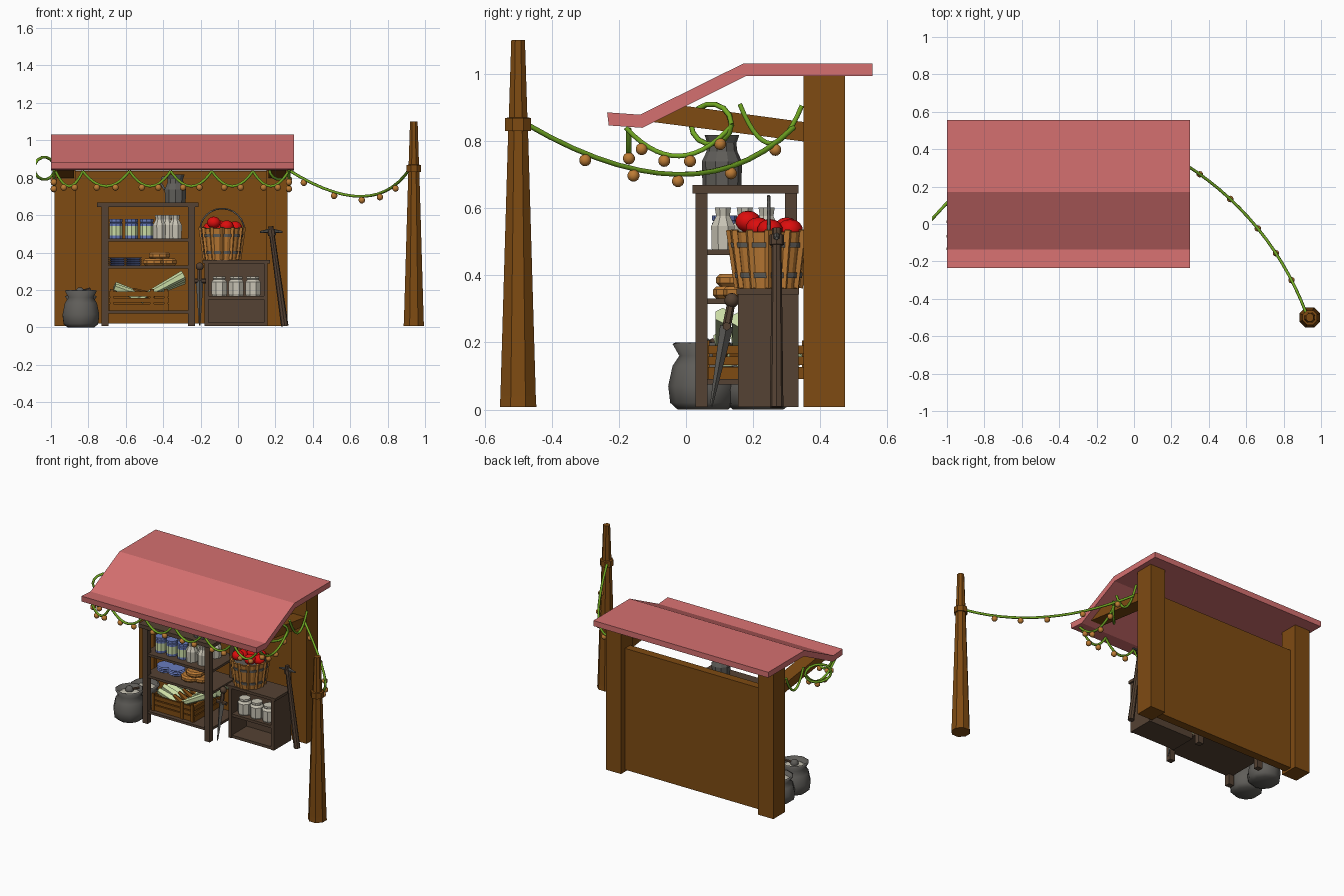
import bpy, bmesh, math
from mathutils import Vector, Matrix

if "Cube" in bpy.data.objects:
    bpy.data.objects.remove(bpy.data.objects["Cube"])

def mat(name, c):
    m = bpy.data.materials.new(name)
    m.diffuse_color = (*c, 1)
    m.use_nodes = True
    m.node_tree.nodes["Principled BSDF"].inputs["Base Color"].default_value = m.diffuse_color
    return m

ROOF = mat("roof_pink", (0.66, 0.16, 0.16))
WOOD = mat("brown_wood", (0.21, 0.07, 0.006))
DARK = mat("dark_wood", (0.09, 0.054, 0.033))
GREY = mat("dark_grey", (0.115, 0.11, 0.1))
CREAM = mat("cream", (0.58, 0.55, 0.46))
GREEN = mat("vine_green", (0.17, 0.4, 0.017))
TAN = mat("tan", (0.51, 0.2, 0.035))
RED = mat("apple_red", (0.72, 0.004, 0.004))
BLUE = mat("blue", (0.14, 0.2, 0.51))
PALE = mat("pale_green", (0.6, 0.72, 0.38))

def finish(bm, name, m, smooth=False):
    bmesh.ops.recalc_face_normals(bm, faces=bm.faces)
    me = bpy.data.meshes.new(name)
    bm.to_mesh(me)
    bm.free()
    for x in (m if isinstance(m, list) else [m]):
        me.materials.append(x)
    if smooth:
        for p in me.polygons:
            p.use_smooth = True
    ob = bpy.data.objects.new(name, me)
    bpy.context.collection.objects.link(ob)
    return ob

def box(name, m, x0, x1, y0, y1, z0, z1):
    bm = bmesh.new()
    bmesh.ops.create_cube(bm, size=1)
    for v in bm.verts:
        v.co = ((x0 + x1) / 2 + v.co.x * (x1 - x0), (y0 + y1) / 2 + v.co.y * (y1 - y0),
                (z0 + z1) / 2 + v.co.z * (z1 - z0))
    return finish(bm, name, m)

def extrude_x(name, m, pts, x0, x1):
    """Extrude a (y, z) outline along x."""
    bm = bmesh.new()
    f = bm.faces.new([bm.verts.new((x0, y, z)) for y, z in pts])
    r = bmesh.ops.extrude_face_region(bm, geom=[f])
    bmesh.ops.translate(bm, vec=(x1 - x0, 0, 0), verts=[g for g in r["geom"] if isinstance(g, bmesh.types.BMVert)])
    return finish(bm, name, m)

def lathe(name, m, prof, x, y, n=8, z=0.0, rule=None, smooth=False):
    """Stack of (radius, z) rings; rule picks the material index from the height."""
    bm = bmesh.new()
    rings = [[bm.verts.new((x + r * math.cos(math.tau * (i + .5) / n), y + r * math.sin(math.tau * (i + .5) / n), z + h))
              for i in range(n)] for r, h in prof]
    for a, b in zip(rings, rings[1:]):
        for i in range(n):
            bm.faces.new((a[i], a[(i + 1) % n], b[(i + 1) % n], b[i]))
    bm.faces.new(rings[0])
    bm.faces.new(rings[-1])
    if rule:
        for f in bm.faces:
            f.material_index = rule(f.calc_center_median().z - z)
    return finish(bm, name, m, smooth)

def rod(name, m, a, b, r0, r1, n=6):
    a, b = Vector(a), Vector(b)
    d = b - a
    bm = bmesh.new()
    bmesh.ops.create_cone(bm, cap_ends=True, segments=n, radius1=r0, radius2=r1, depth=d.length)
    bm.transform(Matrix.Translation((a + b) / 2) @ d.to_track_quat('Z', 'Y').to_matrix().to_4x4())
    return finish(bm, name, m)

def ball(name, m, c, r, squash=1.0):
    bm = bmesh.new()
    bmesh.ops.create_uvsphere(bm, u_segments=10, v_segments=7, radius=r)
    bm.transform(Matrix.Translation(c) @ Matrix.Diagonal((1, 1, squash, 1)))
    return finish(bm, name, m, True)

def tube(name, m, pts, r):
    cu = bpy.data.curves.new(name, 'CURVE')
    cu.dimensions = '3D'
    cu.bevel_depth, cu.bevel_resolution = r, 1
    cu.use_fill_caps = True
    s = cu.splines.new('POLY')
    s.points.add(len(pts) - 1)
    for p, q in zip(s.points, pts):
        p.co = (*q, 1)
    tmp = bpy.data.objects.new(name, cu)
    me = bpy.data.meshes.new_from_object(tmp)
    bpy.data.objects.remove(tmp)
    me.materials.clear()
    me.materials.append(m)
    for p in me.polygons:
        p.use_smooth = True
    ob = bpy.data.objects.new(name, me)
    bpy.context.collection.objects.link(ob)

def swag(name, a, b, sag, bulbs=(.3, .7), bow=0.0):
    """Vine hanging between two points with bulbs below it."""
    a, b = Vector(a), Vector(b)
    side = Vector((b.y - a.y, a.x - b.x, 0)).normalized() * -bow
    at = lambda t: a.lerp(b, t) + (side - Vector((0, 0, sag))) * 4 * t * (1 - t)
    tube(name, GREEN, [at(i / 14) for i in range(15)], 0.008)
    for t in bulbs:
        ball("bulb", TAN, at(t) - Vector((0, 0, .02)), 0.018)

# stall frame
extrude_x("roof", ROOF, [(-.235, .885), (-.137, .878), (.17, 1.03), (.555, 1.03),
                         (.555, .993), (.178, .993), (-.13, .839), (-.23, .846)], -1, .3)
for x0, x1 in ((-.98, -.868), (.152, .265)):
    box("post", WOOD, x0, x1, .35, .473, .007, .995)
    extrude_x("roof_beam", WOOD, [(-.105, .857), (-.01, .905), (.36, .855), (.36, .797)], x0 + .012, x1 - .008)
box("back_wall", WOOD, -.87, .16, .375, .43, .02, .835)

# pole with collar
lathe("pole", WOOD, [(.059, .007), (.057, .04), (.032, .83), (.042, .83), (.042, .868), (.03, .87), (.022, 1.1)], .94, -.5)

# vines and bulbs
swag("long_vine", (.272, .32, .84), (.92, -.475, .85), .145, (.09, .29, .5, .66, .82), .085)
peaks = [-.975, -.83, -.58, -.36, -.14, .08, .27]
for a, b in zip(peaks, peaks[1:]):
    swag("front_vine", (a, -.17, .835), (b, -.17, .835), .08)
for x in (-.985, .272):
    swag("side_vine", (x, -.18, .84), (x, .14, .85), .09, (.15, .36, .6, .88))
    swag("side_vine_rear", (x, .16, .91), (x, .345, .905), .115, ())
    tube("vine_loop", GREEN, [(x - .05 + .055 * math.cos(t), .075 + .06 * math.cos(t), .85 + .06 * math.sin(t))
                              for t in [math.tau * i / 14 for i in range(15)]], .008)

# shelf rack
box("rack_top", DARK, -.755, -.21, .02, .335, .643, .668)
for x in (-.73, -.268):
    for y in (.028, .295):
        box("rack_leg", DARK, x, x + .038, y, y + .036, .007, .645)
for z in (.46, .315, .075):
    box("rack_shelf", DARK, -.725, -.235, .035, .325, z, z + .016)

# metal jug on the rack
lathe("jug", GREY, [(.058, 0), (.06, .07), (.046, .1), (.043, .125), (.052, .15), (.045, .15), (.04, .11)], -.335, .107, 10, .668)
tube("jug_handle", GREY, [(-.375, .107, .805), (-.405, .107, .8), (-.412, .107, .77), (-.392, .107, .735)], .007)

# preserve jars, bottles
for i in range(3):
    for y in (.115, .22):
        lathe("preserve_jar", [BLUE, PALE], [(.037, 0), (.037, .015), (.037, .065), (.037, .08), (.032, .085), (.037, .087), (.037, .102)],
              -.652 + i * .082, y, 10, .476, lambda h: 1 if .015 < h < .07 else 0)
for x, y in ((-.42, .11), (-.335, .11), (-.378, .175), (-.42, .24), (-.335, .24)):
    lathe("milk_bottle", CREAM, [(.036, 0), (.038, .07), (.022, .1), (.026, .125)], x, y, 8, .476)

# plates and bread rounds
for x in (-.645, -.56):
    for k in range(4):
        lathe("plate", BLUE, [(.035, 0), (.052, .01)], x, .15, 12, .331 + k * .011)
for x, y, z in ((-.45, .14, .331), (-.385, .17, .331), (-.42, .15, .367)):
    lathe("bread_round", TAN, [(.05, 0), (.06, .01), (.06, .026), (.05, .036)], x, y, 10, z)

# slatted crate with vegetables
for z in (.1, .132, .165):
    for y in (.065, .34):
        box("crate_slat", WOOD, -.69, -.37, y, y + .012, z, z + .026)
    for x in (-.69, -.382):
        box("crate_end_slat", WOOD, x, x + .012, .065, .352, z, z + .026)
for x in (-.685, -.47, -.395):
    for y in (.058, .345):
        box("crate_batten", WOOD, x, x + .02, y, y + .012, .091, .205)
box("crate_floor", WOOD, -.69, -.37, .065, .352, .091, .1)
for i in range(5):
    y = .1 + i * .05
    rod("leek", PALE, (-.53, y, .15), (-.29, y + .01, .28 - .012 * (i % 3)), .014, .026)
    rod("leaf", PALE, (-.66, y, .215 + .01 * (i % 2)), (-.5, y + .02, .15), .02, .03, 5)
    rod("root", WOOD, (-.56, y + .02, .2), (-.45, y, .16), .012, .024)

# low cabinet with jars
for x in (-.178, .138):
    box("cabinet_side", DARK, x, x + .02, .155, .335, .007, .345)
box("cabinet_back", DARK, -.165, .15, .318, .335, .007, .345)
box("cabinet_top", DARK, -.19, .17, .15, .337, .342, .36)
for z in (.007, .15):
    box("cabinet_shelf", DARK, -.165, .15, .16, .32, z, z + .018)
for x in (-.1, -.01, .08):
    lathe("cream_jar", CREAM, [(.04, 0), (.044, .01), (.044, .075), (.032, .088), (.036, .092), (.036, .105)], x, .215, 8, .168)

# apple basket
bx, by = -.085, .246
lathe("basket", TAN, [(.093, .36), (.116, .525), (.12, .53), (.107, .53), (.1, .49)], bx, by, 12)
for z, r in ((.392, .1), (.482, .1125)):
    lathe("basket_band", GREY, [(r, z), (r + .003, z), (r + .005, z + .016), (r, z + .016)], bx, by, 12)
for i in range(12):
    t = math.tau * i / 12
    c, s = math.cos(t), math.sin(t)
    rod("basket_stave", TAN, (bx + .092 * c, by + .092 * s, .362), (bx + .115 * c, by + .115 * s, .535), .01, .012, 4)
tube("basket_handle", GREY, [(bx + .118 * math.cos(t), by, .52 + .115 * math.sin(t))
                             for t in [math.pi * i / 12 for i in range(13)]], .005)
for x, y, z in ((-.13, .185, .56), (-.06, .215, .54), (-.015, .25, .535), (-.1, .3, .54), (-.05, .31, .535), (-.15, .26, .53)):
    ball("apple", RED, (x, y, z), .038, .85)

# leaning pickaxe
rod("pick_handle", DARK, (.25, .27, .007), (.175, .27, .54), .02, .014, 8)
rod("pick_collar", DARK, (.182, .27, .49), (.178, .27, .52), .022, .022, 8)
for s in (-1, 1):
    rod("pick_head", GREY, (.178, .27, .517), (.178 + s * .06, .27, .51), .013, .005)

# leaning sword
p = lambda t: Vector((-.205, .075 + .068 * t, .01 + .35 * t))
rod("sword_blade", GREY, p(0), p(.68), .004, .02, 4)
rod("sword_grip", DARK, p(.66), p(.92), .013, .012)
ball("sword_pommel", DARK, p(.9), .022)
rod("sword_guard", DARK, p(.68) - Vector((.035, 0, 0)), p(.68) + Vector((.035, 0, 0)), .013, .013)

# grain sacks with scoop
for y, k in ((.05, 1), (.215, .85)):
    lathe("sack", [GREY, CREAM], [(.075, 0), (.097, .02), (.103, .07), (.09, .13), (.07, .16), (.09, .195), (.08, .2), (.066, .17)],
          -.84, y, 10, 0, None, True).scale = (1, 1, k)
    lathe("grain", CREAM, [(.07, .168 * k), (.05, .178 * k), (.01, .183 * k)], -.84, y, 10)
ball("scoop", GREY, (-.845, .055, .188), .026)
rod("scoop_handle", DARK, (-.845, .055, .19), (-.79, .08, .205), .008, .008)
